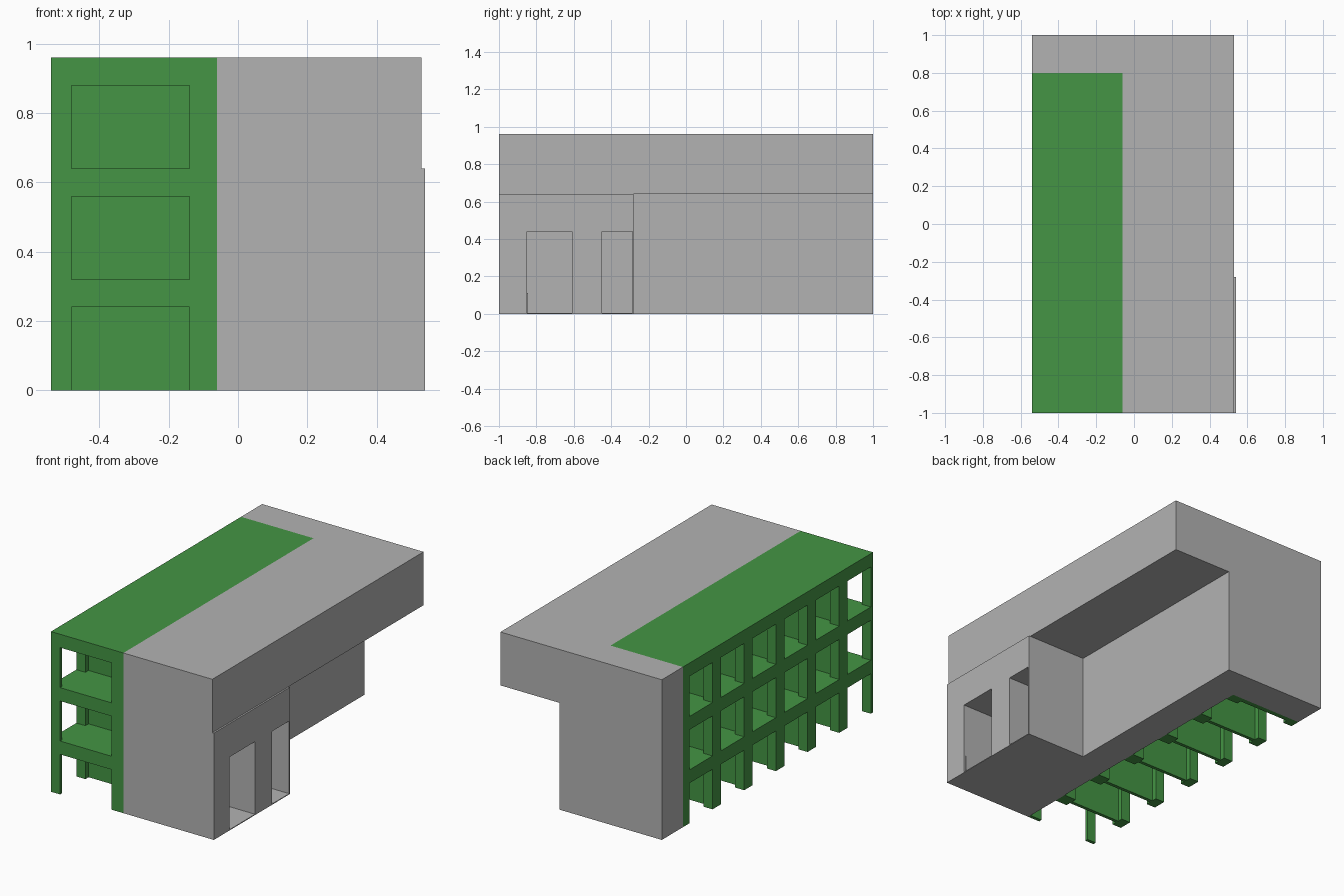
import bpy, bmesh

if "Cube" in bpy.data.objects:
    bpy.data.objects.remove(bpy.data.objects["Cube"])


def material(name, rgb):
    m = bpy.data.materials.new(name)
    m.diffuse_color = (*rgb, 1)
    m.use_nodes = True
    m.node_tree.nodes["Principled BSDF"].inputs["Base Color"].default_value = m.diffuse_color
    return m


GREY = material("grey_concrete", (0.45, 0.45, 0.45))
GREEN = material("green_paint", (0.058, 0.30, 0.058))


def finish(name, bm, mat):
    bmesh.ops.recalc_face_normals(bm, faces=bm.faces)
    me = bpy.data.meshes.new(name)
    bm.to_mesh(me)
    bm.free()
    me.materials.append(mat)
    ob = bpy.data.objects.new(name, me)
    bpy.context.collection.objects.link(ob)
    return ob


def prism(name, profile, y0, y1, mat):
    """Extrude an x-z profile along y."""
    bm = bmesh.new()
    face = bm.faces.new([bm.verts.new((x, y0, z)) for x, z in profile])
    ext = bmesh.ops.extrude_face_region(bm, geom=[face])
    verts = [v for v in ext["geom"] if isinstance(v, bmesh.types.BMVert)]
    bmesh.ops.translate(bm, verts=verts, vec=(0, y1 - y0, 0))
    return finish(name, bm, mat)


def box(name, x0, x1, y0, y1, z0, z1, mat):
    return prism(name, [(x0, z0), (x1, z0), (x1, z1), (x0, z1)], y0, y1, mat)


# Main grey body with the overhanging upper floor
prism("main_body", [(-0.06, 0), (0.14, 0), (0.14, 0.64), (0.53, 0.64),
                    (0.53, 0.96), (-0.06, 0.96)], -1, 1, GREY)
box("rear_stair_block", -0.54, -0.06, 0.8, 1, 0, 0.96, GREY)

# Entrance block under the overhang: walls and pier around two tall openings
for name, y0, y1 in [("entrance_front_wall", -1, -0.85),
                     ("entrance_pier", -0.61, -0.45),
                     ("entrance_end_wall", -0.287, -0.28)]:
    box(name, 0.14, 0.54, y0, y1, 0, 0.64, GREY)
for name, y0, y1, door in [("wide_bay", -0.85, -0.61, -0.81),
                           ("narrow_bay", -0.45, -0.287, -0.45)]:
    box(name + "_floor", 0.14, 0.54, y0, y1, 0, 0.005, GREY)
    box(name + "_lintel", 0.14, 0.54, y0, y1, 0.44, 0.64, GREY)
    box(name + "_door", 0.14, 0.148, door, y1, 0.005, 0.18, GREY)
box("entrance_side_plate", 0.48, 0.53, -0.85, -0.845, 0.005, 0.11, GREY)

# Green gallery: floor slabs
STOREY = 0.32
for i in range(3):
    z = STOREY * i
    box(f"gallery_slab_{i + 1}", -0.54, -0.06, -1, 0.8, z + 0.24, z + STOREY, GREEN)

# Columns and thin cross walls between the bays, on every storey
frames = [("front", -1, -0.98, None)]
frames += [(f"bay_{k + 1}", c - 0.04, c + 0.04, (c - 0.01, c + 0.01))
           for k, c in enumerate(-0.72 + 0.3 * k for k in range(5))]
frames += [("rear", 0.74, 0.8, (0.77, 0.8))]
for i in range(3):
    z0, z1 = STOREY * i, STOREY * i + 0.24
    for name, y0, y1, wall in frames:
        box(f"{name}_outer_column_{i + 1}", -0.54, -0.48, y0, y1, z0, z1, GREEN)
        box(f"{name}_inner_column_{i + 1}", -0.14, -0.06, y0, y1, z0, z1, GREEN)
        if wall:
            box(f"{name}_cross_wall_{i + 1}", -0.48, -0.14, *wall, z0, z1, GREEN)
